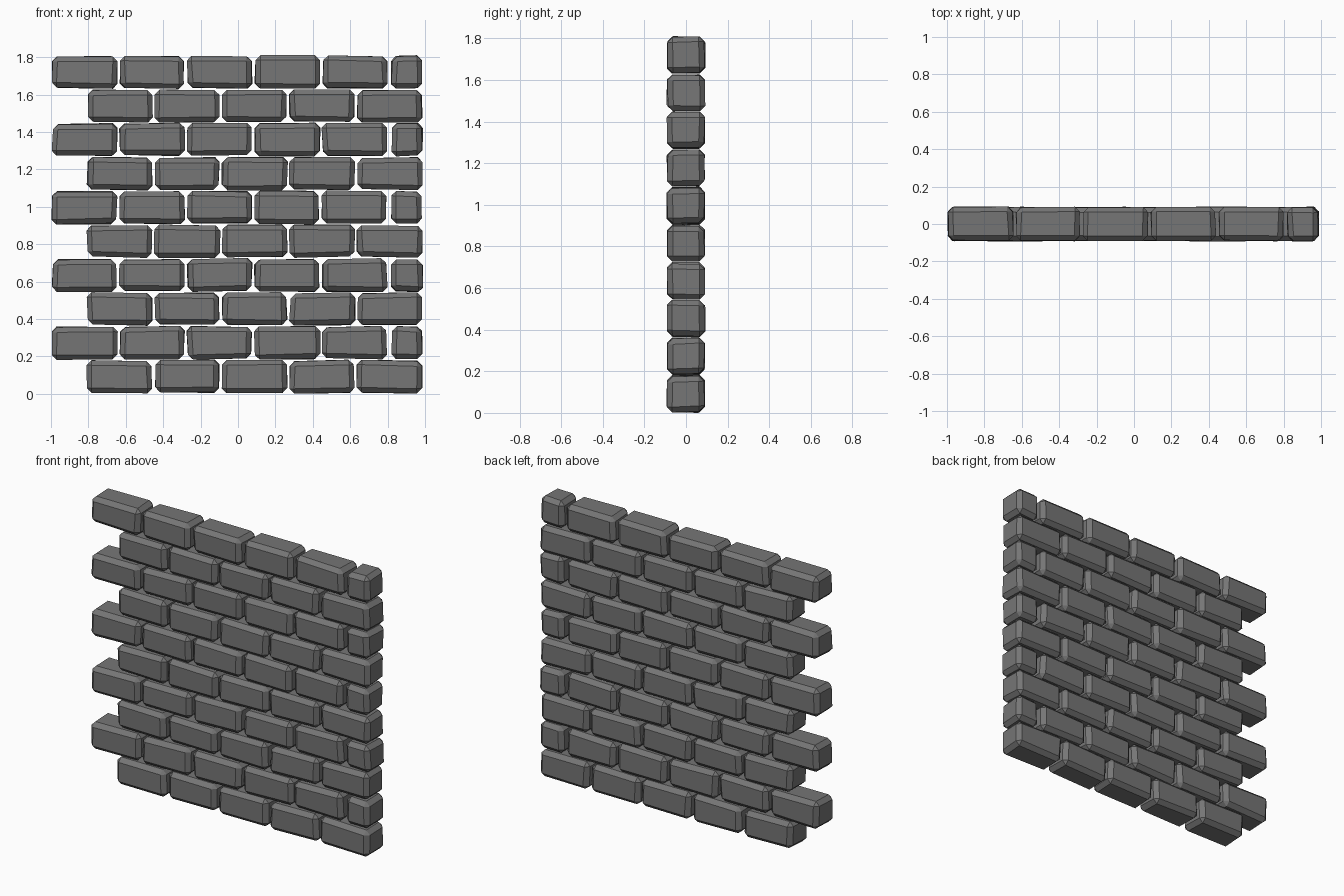
import bpy, bmesh, random
from mathutils import Vector, Matrix

if "Cube" in bpy.data.objects:
    bpy.data.objects.remove(bpy.data.objects["Cube"])

random.seed(4)
PITCH_X, PITCH_Z = 0.361, 0.181
LENGTH, DEPTH, HEIGHT = 0.359, 0.187, 0.184
BEVEL = 0.026
JITTER = (0.014, 0.008, 0.012)

stone = bpy.data.materials.new("dark grey stone")
stone.diffuse_color = (0.18, 0.18, 0.18, 1)
stone.use_nodes = True
stone.node_tree.nodes["Principled BSDF"].inputs["Base Color"].default_value = stone.diffuse_color


def add_brick(target, x, z, length):
    """One roughly hewn, chamfered stone block with slightly uneven corners."""
    bm = bmesh.new()
    bmesh.ops.create_cube(bm, size=1)
    for v in bm.verts:
        s = Vector((length, DEPTH, HEIGHT))
        for i in range(3):
            side = 1 if v.co[i] > 0 else -1
            v.co[i] = side * (s[i] / 2 - random.uniform(0, JITTER[i]))
    bmesh.ops.bevel(bm, geom=bm.edges[:], offset=BEVEL, segments=1,
                    profile=0.5, affect='EDGES')
    bmesh.ops.translate(bm, verts=bm.verts, vec=(x, 0, z))
    tmp = bpy.data.meshes.new("tmp")
    bm.to_mesh(tmp)
    bm.free()
    target.from_mesh(tmp)
    bpy.data.meshes.remove(tmp)


# Ten courses in running bond; every second one ends in a half brick
for row in range(10):
    bm = bmesh.new()
    z = 0.092 + row * PITCH_Z
    shifted = row % 2 == 1
    start = -0.820 if shifted else -0.633
    for k in range(5):
        add_brick(bm, start + k * PITCH_X, z, LENGTH)
    if shifted:
        add_brick(bm, 0.904, z, 0.178)
    mesh = bpy.data.meshes.new(f"brick_course_{row + 1}")
    bm.to_mesh(mesh)
    bm.free()
    mesh.materials.append(stone)
    bpy.context.collection.objects.link(
        bpy.data.objects.new(f"brick_course_{row + 1}", mesh))
